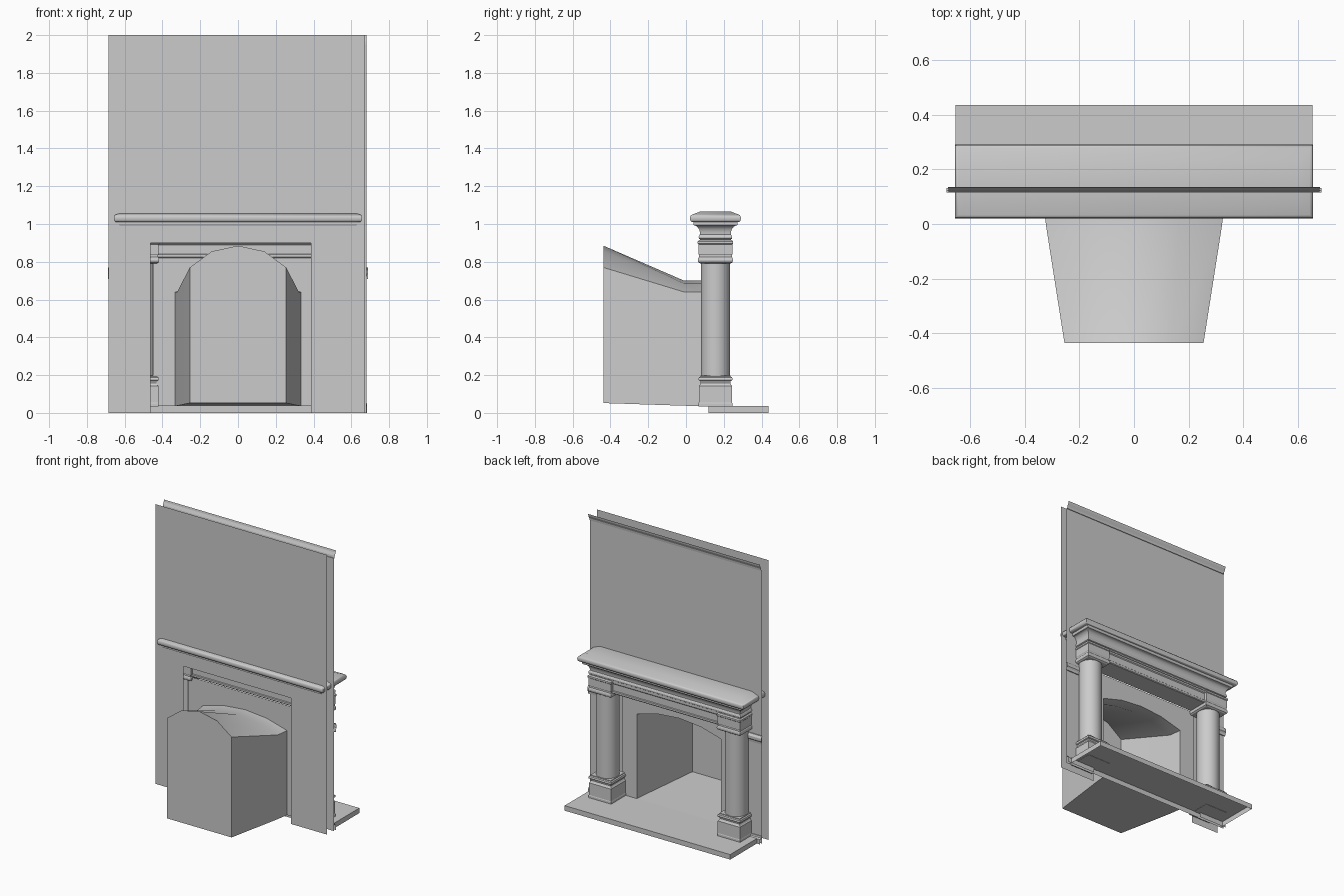
import bpy, bmesh, math

if "Cube" in bpy.data.objects:
    bpy.data.objects.remove(bpy.data.objects["Cube"])


def make(name, verts, faces, smooth=None):
    me = bpy.data.meshes.new(name)
    me.from_pydata(verts, [], faces)
    bm = bmesh.new()
    bm.from_mesh(me)
    bmesh.ops.remove_doubles(bm, verts=bm.verts, dist=1e-5)
    bmesh.ops.recalc_face_normals(bm, faces=bm.faces)
    bm.to_mesh(me)
    bm.free()
    ob = bpy.data.objects.new(name, me)
    bpy.context.collection.objects.link(ob)
    if smooth:
        bpy.ops.object.select_all(action='DESELECT')
        ob.select_set(True)
        bpy.context.view_layer.objects.active = ob
        bpy.ops.object.shade_smooth_by_angle(angle=math.radians(smooth))
    return ob


def loft(name, rings, cap_start=True, cap_end=True, smooth=None, closed=True):
    """Skin between equal-length rings of points."""
    n = len(rings[0])
    verts = [p for r in rings for p in r]
    faces = []
    for i in range(len(rings) - 1):
        for j in range(n if closed else n - 1):
            k = (j + 1) % n
            faces.append((i*n + j, i*n + k, (i+1)*n + k, (i+1)*n + j))
    if cap_start:
        faces.append(tuple(range(n))[::-1])
    if cap_end:
        faces.append(tuple(range((len(rings)-1)*n, len(rings)*n)))
    return make(name, verts, faces, smooth)


def stack(name, cx, hx, cy, hy, steps, smooth=None, **kw):
    """Rectangular moulding: steps are (outward offset, z)."""
    rings = [[(cx + sx*(hx+o), cy + sy*(hy+o), z)
              for sx, sy in ((-1, -1), (1, -1), (1, 1), (-1, 1))] for o, z in steps]
    return loft(name, rings, smooth=smooth, **kw)


def run(name, x0, x1, profile):
    """Open (y, z) profile swept along x."""
    return loft(name, [[(x, y, z) for y, z in profile] for x in (x0, x1)],
                False, False, closed=False)


def sheet(name, y, rects):
    verts, faces = [], []
    for x0, x1, z0, z1 in rects:
        b = len(verts)
        verts += [(x0, y, z0), (x1, y, z0), (x1, y, z1), (x0, y, z1)]
        faces.append((b, b+1, b+2, b+3))
    return make(name, verts, faces)


# Two wall layers around the opening
sheet("wall_back", 0.045, [(-0.685, -0.463, 0, 0.9), (0.387, 0.672, 0, 0.9),
                           (-0.685, -0.463, 0.9, 2), (-0.463, 0.387, 0.9, 2),
                           (0.387, 0.672, 0.9, 2)])
sheet("wall_front", 0.115, [(-0.68, -0.46, 0, 0.9), (0.46, 0.68, 0, 0.9),
                            (-0.68, -0.46, 0.9, 1.95), (-0.46, 0.46, 0.9, 1.95),
                            (0.46, 0.68, 0.9, 1.95)])

# Wall mouldings
run("crown_moulding", -0.68, 0.68, [(0.115, 1.95), (0.12, 1.95), (0.122, 1.965),
                                    (0.132, 1.985), (0.135, 2.0)])
for s, side in ((-1, "left"), (1, "right")):
    run("skirting_" + side, s*0.46, s*0.682,
        [(0.135, 0), (0.135, 0.035), (0.125, 0.042), (0.122, 0.052), (0.115, 0.052)])
    run("chair_rail_" + side, s*0.46, s*0.688,
        [(0.115, 0.71), (0.122, 0.71), (0.124, 0.725), (0.132, 0.735),
         (0.132, 0.755), (0.122, 0.77), (0.115, 0.77)])

# Arched firebox, tapering and rising toward the back
SEG = 4


def arch(hx, spring, peak):
    h = peak - spring
    r = (hx*hx + h*h) / (2*h)
    a = math.asin(hx / r)
    return [(r*math.sin(-a + 2*a*i/SEG), peak - r + r*math.cos(-a + 2*a*i/SEG))
            for i in range(SEG + 1)]


def fire_ring(y, hx, z0, spring, peak):
    pts = [(-hx, z0)] + arch(hx, spring, peak) + [(hx, z0)]
    return [(x, y, z) for x, z in pts]


loft("firebox", [fire_ring(-0.437, 0.255, 0.052, 0.77, 0.885),
                 fire_ring(-0.01, 0.322, 0.038, 0.64, 0.70),
                 fire_ring(0.08, 0.333, 0.036, 0.64, 0.70)], cap_end=False, smooth=30)
make("firebox_threshold", [(-0.45, 0.08, 0.036), (0.45, 0.08, 0.036),
                           (0.45, 0.125, 0.036), (-0.45, 0.125, 0.036)], [(0, 1, 2, 3)])

# Flat surround panel with arched hole
v, f = [], []
for s in (-1, 1):
    b = len(v)
    v += [(s*x, 0.08, z) for x, z in ((0.45, 0.036), (0.333, 0.036), (0.333, 0.64),
                                      (0.333, 0.82), (0.45, 0.82))]
    f.append(tuple(range(b, b+5)))
top = arch(0.333, 0.64, 0.70)
for (xa, za), (xb, zb) in zip(top, top[1:]):
    b = len(v)
    v += [(xa, 0.08, za), (xb, 0.08, zb), (xb, 0.08, 0.82), (xa, 0.08, 0.82)]
    f.append((b, b+1, b+2, b+3))
make("surround_panel", v, f)

# Hearth slab, open underneath
stack("hearth", 0, 0.655, 0.278, 0.158, [(0, 0), (0, 0.036)], cap_start=False)

# Columns: square base, round shaft, square capital block
CX, CY = 0.51, 0.156
for s, side in ((-1, "left"), (1, "right")):
    stack("column_base_" + side, s*CX, 0.08, CY, 0.08,
          [(0.010, 0.034), (0.010, 0.05), (0.008, 0.055), (0.008, 0.142), (0.003, 0.148),
           (-0.002, 0.158), (0.0, 0.168), (0.008, 0.172), (0.010, 0.18), (0.008, 0.188),
           (0.0, 0.192), (0.0, 0.197)])
    N = 32
    loft("column_shaft_" + side,
         [[(s*CX + 0.077*math.cos(2*math.pi*i/N), CY + 0.077*math.sin(2*math.pi*i/N), z)
           for i in range(N)] for z in (0.195, 0.8)], smooth=40)
    stack("column_capital_" + side, s*CX, 0.08, CY, 0.08,
          [(0.002, 0.792), (0.011, 0.798), (0.013, 0.81), (0.011, 0.82), (0.007, 0.825),
           (0.007, 0.835), (0.010, 0.84), (0.010, 0.892), (0.014, 0.896), (0.014, 0.908),
           (0.006, 0.915)])

# Recessed beam between the columns
stack("lintel_beam", 0, 0.45, CY, 0.07,
      [(0, 0.82), (0.004, 0.825), (0.004, 0.838), (0, 0.842), (0, 0.89),
       (0.006, 0.896), (0.006, 0.908), (0, 0.915)])

# Frieze and cove under the shelf
cove = [(0.004 + 0.032*(1 - math.cos(t*math.pi/12)), 0.945 + 0.047*math.sin(t*math.pi/12))
        for t in range(7)]
stack("frieze_and_cove", 0, 0.59, CY, 0.077,
      [(0.004, 0.908), (0.004, 0.918), (0.010, 0.922), (0.012, 0.932), (0.008, 0.942)]
      + cove + [(0.04, 0.998), (0.04, 1.012)], smooth=30)

# Mantel shelf with rounded nosing and sloped top
nose = [(-0.01 + 0.012*math.sin(math.radians(a)), 1.03 - 0.02*math.cos(math.radians(a)))
        for a in range(0, 181, 30)]
stack("mantel_shelf", 0, 0.655, CY, 0.133, nose + [(-0.055, 1.067)], smooth=35)
